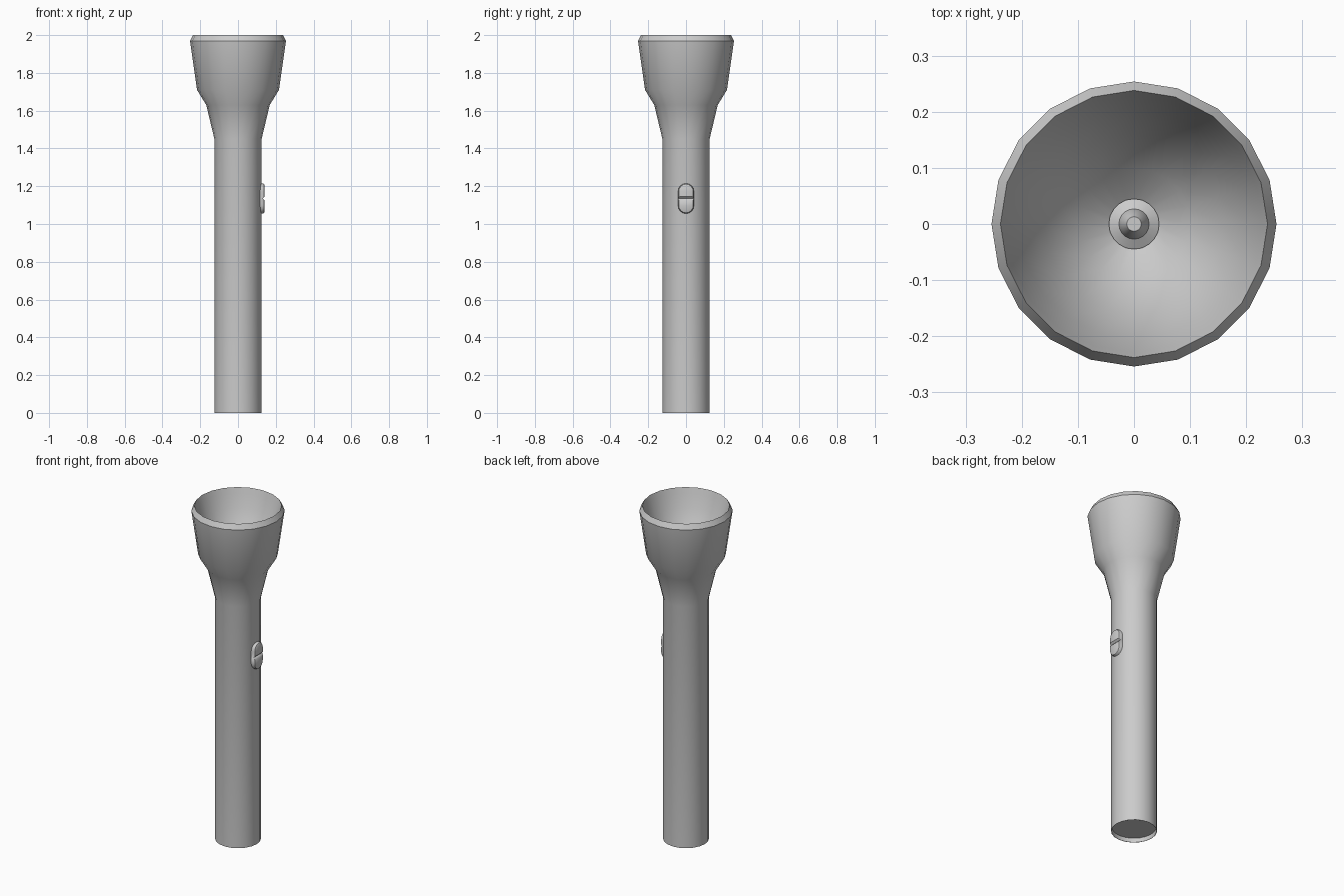
import bpy, bmesh, math

if "Cube" in bpy.data.objects:
    bpy.data.objects.remove(bpy.data.objects["Cube"])

SIDES = 20


def finish(name, bm, angle=30):
    bmesh.ops.remove_doubles(bm, verts=bm.verts, dist=1e-5)
    mesh = bpy.data.meshes.new(name)
    bm.to_mesh(mesh)
    bm.free()
    ob = bpy.data.objects.new(name, mesh)
    bpy.context.collection.objects.link(ob)
    bpy.ops.object.select_all(action='DESELECT')
    ob.select_set(True)
    bpy.context.view_layer.objects.active = ob
    bpy.ops.object.shade_smooth_by_angle(angle=math.radians(angle))
    return ob


def bridge(bm, a, b):
    n = len(a)
    for i in range(n):
        j = (i + 1) % n
        bm.faces.new((a[i], a[j], b[j], b[i]))


def lathe(name, profile, cap_start=False, cap_end=False):
    """Revolve (radius, z) points; faces point outward when z rises."""
    bm = bmesh.new()
    rings = []
    for r, z in profile:
        rings.append([bm.verts.new((r * math.cos(2 * math.pi * i / SIDES),
                                    r * math.sin(2 * math.pi * i / SIDES), z))
                      for i in range(SIDES)])
    for a, b in zip(rings, rings[1:]):
        bridge(bm, a, b)
    if cap_start:
        bm.faces.new(rings[0][::-1])
    if cap_end:
        bm.faces.new(rings[-1])
    return finish(name, bm)


# Handle and flared head, with a slightly recessed bottom
lathe("body", [(0.121, 0.025), (0.123, 0.0), (0.125, 0.0), (0.125, 1.45),
               (0.168, 1.63), (0.217, 1.71), (0.254, 1.97), (0.238, 2.0)],
      cap_start=True)

# Reflector bowl
lathe("reflector", [(0.238, 2.0), (0.229, 1.97), (0.205, 1.89), (0.16, 1.79),
                    (0.10, 1.71), (0.04, 1.665)])

# Bulb with flange
lathe("bulb", [(0.045, 1.66), (0.045, 1.675), (0.027, 1.685), (0.022, 1.71),
               (0.013, 1.73)], cap_start=True, cap_end=True)


# Switch: stacked capsule outlines on the +x side
def capsule(bm, x, r, half=0.038, zc=1.135, steps=8):
    ring = []
    for centre, start in ((half, 0.0), (-half, math.pi)):
        for i in range(steps + 1):
            t = start + math.pi * i / steps
            ring.append(bm.verts.new((x, r * math.cos(t), zc + centre + r * math.sin(t))))
    return ring


bm = bmesh.new()
rings = [capsule(bm, x, r) for x, r in ((0.1, 0.042), (0.131, 0.042),
                                        (0.138, 0.038), (0.141, 0.032))]
for a, b in zip(rings, rings[1:]):
    bridge(bm, a, b)
bm.faces.new(rings[0][::-1])
bm.faces.new(rings[-1])
bmesh.ops.recalc_face_normals(bm, faces=bm.faces)
switch = finish("switch", bm)

# V groove across the switch
bm = bmesh.new()
bmesh.ops.create_cube(bm, size=1)
for v in bm.verts:
    x, y, z = v.co
    c, s = math.cos(math.pi / 4), math.sin(math.pi / 4)
    x, z = x * 0.016, z * 0.016
    v.co = (0.142 + c * x - s * z, y * 0.2, 1.135 + s * x + c * z)
cutter = finish("groove_cutter", bm)
cutter.hide_render = True
mod = switch.modifiers.new("groove", 'BOOLEAN')
mod.operation = 'DIFFERENCE'
mod.solver = 'EXACT'
mod.object = cutter
bpy.context.view_layer.objects.active = switch
bpy.ops.object.modifier_apply(modifier="groove")
bpy.data.objects.remove(cutter)
